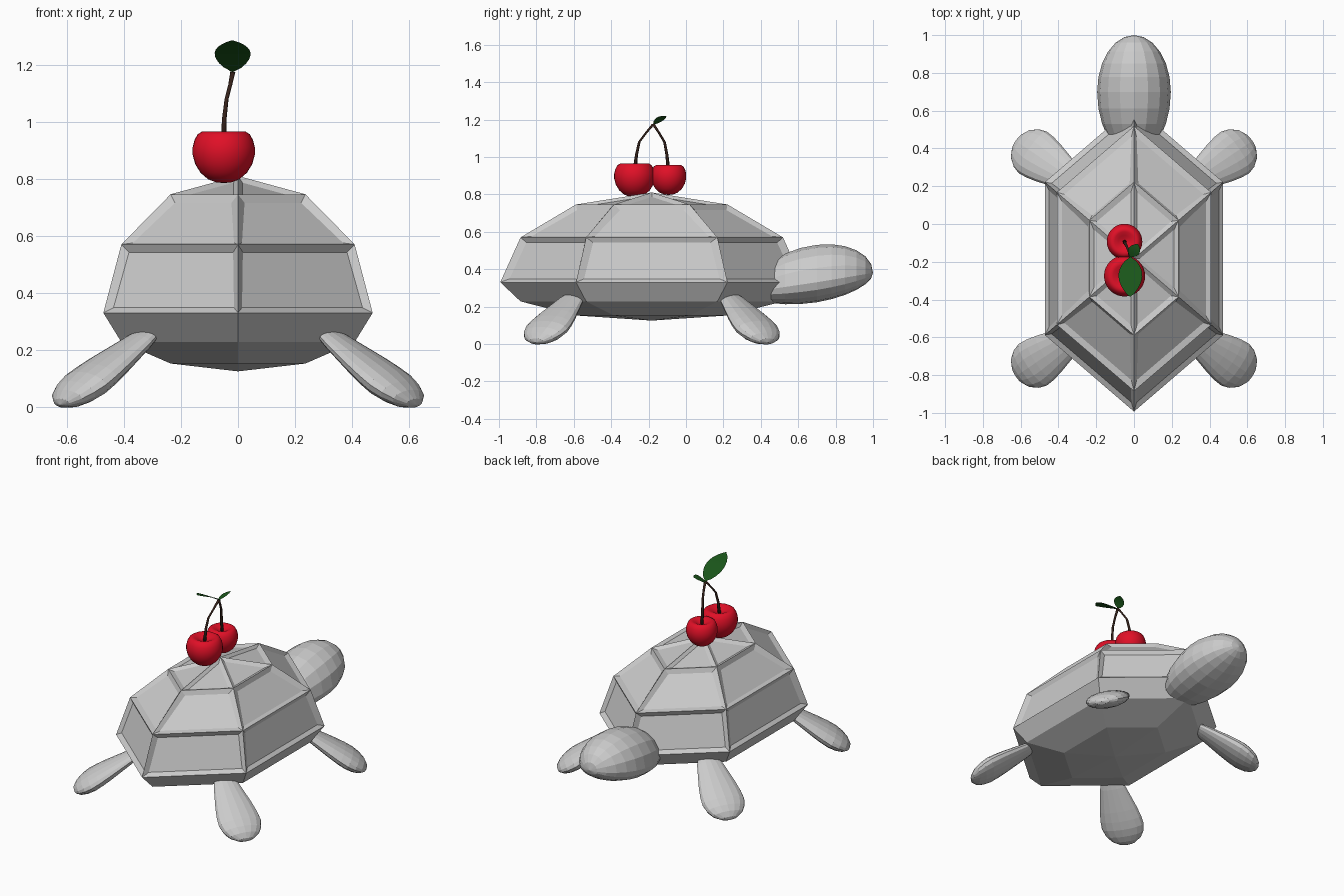
import bpy, bmesh, math
from mathutils import Vector

if "Cube" in bpy.data.objects:
    bpy.data.objects.remove(bpy.data.objects["Cube"])

MID = -0.183  # y of the shell centre


def material(name, rgb):
    m = bpy.data.materials.new(name)
    m.diffuse_color = (*rgb, 1)
    m.use_nodes = True
    m.node_tree.nodes["Principled BSDF"].inputs["Base Color"].default_value = m.diffuse_color
    return m


red = material("red", (0.75, 0.005, 0.02))
green = material("green", (0.01, 0.09, 0.01))
brown = material("brown", (0.035, 0.015, 0.01))


def finish(name, bm, mat=None, smooth=False, closed=True):
    if closed:
        bmesh.ops.recalc_face_normals(bm, faces=bm.faces)
    me = bpy.data.meshes.new(name)
    bm.to_mesh(me)
    bm.free()
    if mat:
        me.materials.append(mat)
    if smooth:
        me.polygons.foreach_set("use_smooth", [True] * len(me.polygons))
    ob = bpy.data.objects.new(name, me)
    bpy.context.collection.objects.link(ob)
    return ob


def loft(name, rings, mat=None, smooth=False):
    """Skin a stack of closed rings and cap both ends."""
    bm = bmesh.new()
    rows = [[bm.verts.new(p) for p in ring] for ring in rings]
    n = len(rows[0])
    for a, b in zip(rows, rows[1:]):
        for i in range(n):
            j = (i + 1) % n
            bm.faces.new((a[i], a[j], b[j], b[i]))
    bm.faces.new(rows[0])
    bm.faces.new(rows[-1])
    bmesh.ops.remove_doubles(bm, verts=bm.verts, dist=0.0008)
    return finish(name, bm, mat, smooth)


def ring(c, u, v, n):
    c, u, v = Vector(c), Vector(u), Vector(v)
    return [c + u * math.cos(2 * math.pi * i / n) + v * math.sin(2 * math.pi * i / n)
            for i in range(n)]


# shell: six-sided sphere with recessed upper panels and a shallow belly
bm = bmesh.new()
bmesh.ops.create_uvsphere(bm, u_segments=6, v_segments=6, radius=1)
x_max = max(v.co.x for v in bm.verts)
for v in bm.verts:
    if x_max > 0.99:  # turn so that a corner points along y
        v.co.x, v.co.y = -v.co.y, v.co.x
top = [f for f in bm.faces if f.calc_center_median().z > 0.05]
bmesh.ops.recalc_face_normals(bm, faces=bm.faces)
bmesh.ops.inset_individual(bm, faces=top, thickness=0.07, depth=-0.03)
for v in bm.verts:
    x, y, z = v.co
    v.co = (x * 0.545, y * 0.81 + MID, 0.33 + z * (0.48 if z > 0 else 0.205))
finish("shell", bm)

# head: egg lying along y, flatter underneath
head = []
for k in range(13):
    a = math.pi * k / 12
    c, s = -math.cos(a), math.sin(a)
    y = 0.70 + (0.30 if c > 0 else 0.34) * c
    zc = 0.33 + 0.05 * c
    w = 0.195 * s
    up = 0.20 * s * (1 - 0.06 * c)
    down = 0.107 * s
    pts = []
    for i in range(16):
        t = 2 * math.pi * i / 16
        h = math.sin(t)
        pts.append(Vector((w * math.cos(t), y, zc + h * (up if h > 0 else down))))
    head.append(pts)
loft("head", head)

# legs: four flattened paddles, wider at the foot
LEG = [(0, 0), (0.02, 0.22), (0.08, 0.43), (0.2, 0.6), (0.35, 0.74), (0.5, 0.88),
       (0.63, 0.97), (0.74, 1), (0.84, 0.9), (0.92, 0.7), (0.98, 0.36), (1, 0)]
for sx, xn in ((-1, "left"), (1, "right")):
    for sy, yn in ((-1, "front"), (1, "back")):
        def place(p):
            return Vector((sx * p.x, MID + sy * p.y, p.z))
        a, b = Vector((0.28, 0.39, 0.283)), Vector((0.625, 0.622, 0.008))
        axis = (b - a).normalized()
        wide = Vector((-axis.y, axis.x, 0)).normalized()
        thin = axis.cross(wide)
        rings = [[place(p) for p in ring(a.lerp(b, t), wide * 0.133 * r, thin * 0.053 * r, 16)]
                 for t, r in LEG]
        loft(f"{yn}_leg_{xn}", rings)

# cherries: turned profile with a dimple on top
CHERRY = [(0, 0), (0.25, 0.015), (0.5, 0.075), (0.74, 0.2), (0.91, 0.37), (0.99, 0.55),
          (0.99, 0.7), (0.93, 0.84), (0.83, 0.95), (0.7, 1), (0.55, 0.985), (0.35, 0.93),
          (0.15, 0.87), (0, 0.85)]
TIP = (-0.018, -0.175, 1.175)
for name, y, r, z0, z1, bend in (("large", -0.275, 0.11, 0.785, 0.965, -0.25),
                                 ("small", -0.093, 0.095, 0.797, 0.957, -0.115)):
    x = -0.05
    loft(f"cherry_{name}",
         [ring((x, y, z0 + (z1 - z0) * h), (r * w, 0, 0), (0, r * w, 0), 32) for w, h in CHERRY],
         red, True)
    # stem
    path = [(x, y, z1 - 0.04), (x + 0.002, y * 0.6 + bend * 0.4, 1.01), (x + 0.01, bend, 1.08),
            (-0.027, bend * 0.5 + TIP[1] * 0.5, 1.13), TIP]
    loft(f"stem_{name}",
         [ring(p, (q, 0, 0), (0, q, 0), 8) for p, q in zip(path, (0.011, 0.008, 0.007, 0.007, 0.009))],
         brown, True)


# leaves: pointed blades along a bowed midrib
def leaf(name, a, b, half, side, bow):
    a, b, side = Vector(a), Vector(b), Vector(side).normalized()
    bm = bmesh.new()
    rows = []
    n = 10
    for k in range(n + 1):
        t = k / n
        c = a.lerp(b, t) + Vector((0, 0, bow * math.sin(math.pi * t)))
        w = half * max(0.04, math.sin(math.pi * t ** 0.9) ** 0.75 if 0 < k < n else 0)
        rows.append([bm.verts.new(c + side * w * s) for s in (-1, 0, 1)])
    for p, q in zip(rows, rows[1:]):
        for i in range(2):
            bm.faces.new((p[i], p[i + 1], q[i + 1], q[i]))
    bm.normal_update()
    if sum(f.normal.z for f in bm.faces) < 0:
        bmesh.ops.reverse_faces(bm, faces=bm.faces)
    finish(name, bm, green, True, closed=False)


leaf("large_leaf", TIP, (-0.02, -0.385, 1.285), 0.063, (1, 0, 0), 0.012)
leaf("small_leaf", TIP, (0.02, -0.105, 1.217), 0.033, (0.85, -0.4, 0.3), 0.006)
